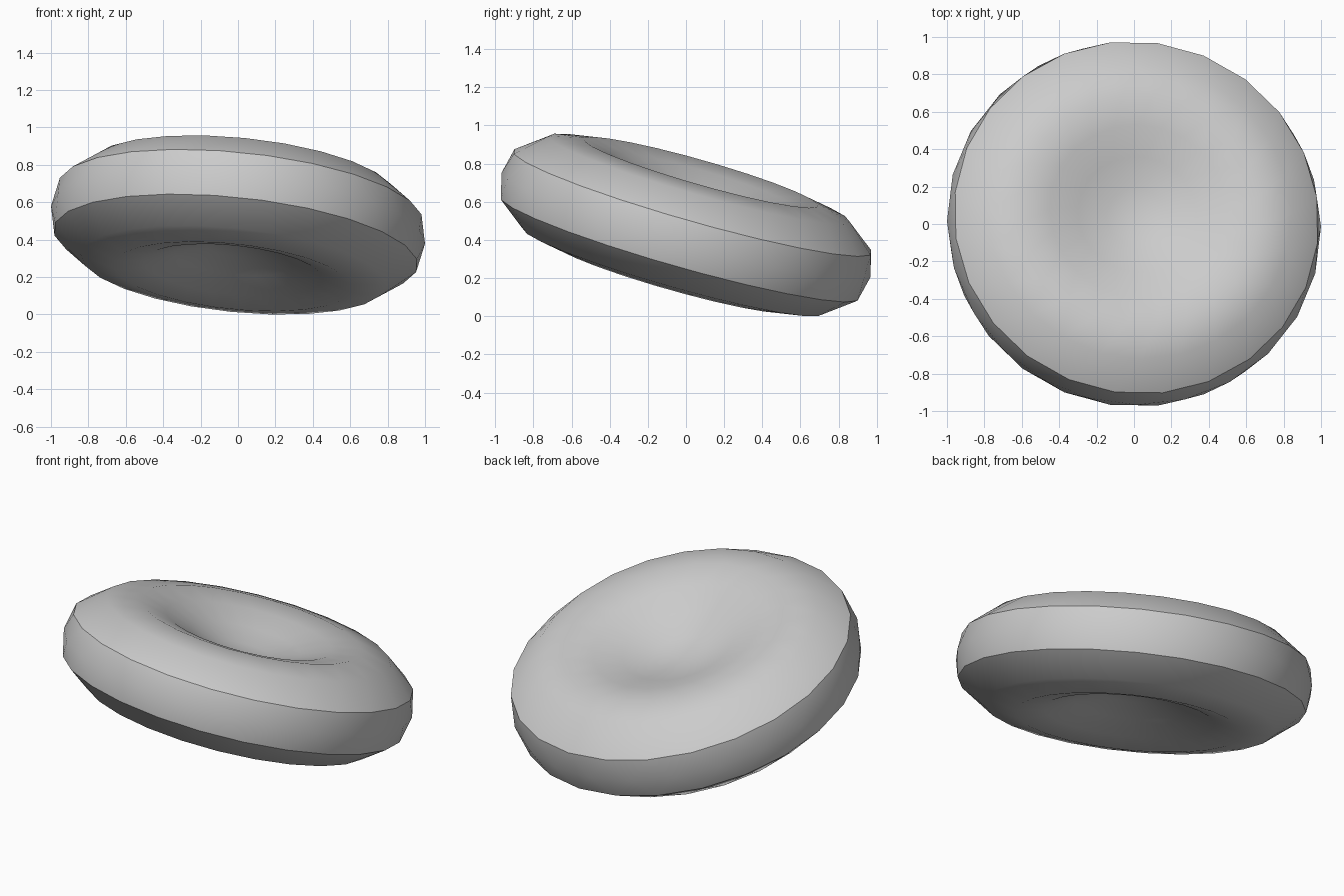
import bpy, bmesh, math
from mathutils import Vector

cube = bpy.data.objects.get("Cube")
if cube:
    bpy.data.objects.remove(cube, do_unlink=True)

SEGMENTS = 24
# Upper half of the dimpled profile: (radius, height)
UPPER = [(0.16, 0.130), (0.32, 0.188), (0.48, 0.252), (0.64, 0.288),
         (0.82, 0.252), (0.98, 0.125)]
RIM_RADIUS = 1.005
CENTRE_HEIGHT = 0.110
profile = UPPER + [(RIM_RADIUS, 0)] + [(r, -h) for r, h in reversed(UPPER)]

# Staggered rings joined by triangles
bm = bmesh.new()
rings = []
for i, (r, h) in enumerate(profile):
    ring = []
    for k in range(SEGMENTS):
        a = 2 * math.pi * (k + 0.5 * (i % 2)) / SEGMENTS
        ring.append(bm.verts.new((r * math.cos(a), r * math.sin(a), h)))
    rings.append(ring)

for i in range(len(rings) - 1):
    a, b = rings[i], rings[i + 1]
    for k in range(SEGMENTS):
        n = (k + 1) % SEGMENTS
        if i % 2 == 0:
            bm.faces.new((a[k], b[k], a[n]))
            bm.faces.new((a[n], b[k], b[n]))
        else:
            bm.faces.new((a[k], b[k], b[n]))
            bm.faces.new((a[k], b[n], a[n]))

# Close the middle of both dimples
for ring, h in ((rings[0], CENTRE_HEIGHT), (rings[-1], -CENTRE_HEIGHT)):
    c = bm.verts.new((0, 0, h))
    for k in range(SEGMENTS):
        bm.faces.new((c, ring[k], ring[(k + 1) % SEGMENTS]))
bmesh.ops.recalc_face_normals(bm, faces=bm.faces[:])

# Tilt the disc and stand it on the floor
tilt = Vector((0, 0, 1)).rotation_difference(Vector((0.105, 0.285, 1)).normalized())
for v in bm.verts:
    v.co = tilt @ v.co
floor = min(v.co.z for v in bm.verts)
bmesh.ops.translate(bm, verts=bm.verts[:], vec=(0, 0, -floor))

mesh = bpy.data.meshes.new("dimpled_disc")
bm.to_mesh(mesh)
bm.free()
disc = bpy.data.objects.new("dimpled_disc", mesh)
bpy.context.collection.objects.link(disc)

# Plain grey surface
grey = bpy.data.materials.new("light_grey")
grey.use_nodes = True
colour = (0.6, 0.6, 0.6, 1)
grey.diffuse_color = colour
grey.node_tree.nodes["Principled BSDF"].inputs["Base Color"].default_value = colour
mesh.materials.append(grey)

# Smooth dimples, crisp rim edges
bpy.ops.object.select_all(action='DESELECT')
disc.select_set(True)
bpy.context.view_layer.objects.active = disc
bpy.ops.object.shade_smooth_by_angle(angle=math.radians(30))
